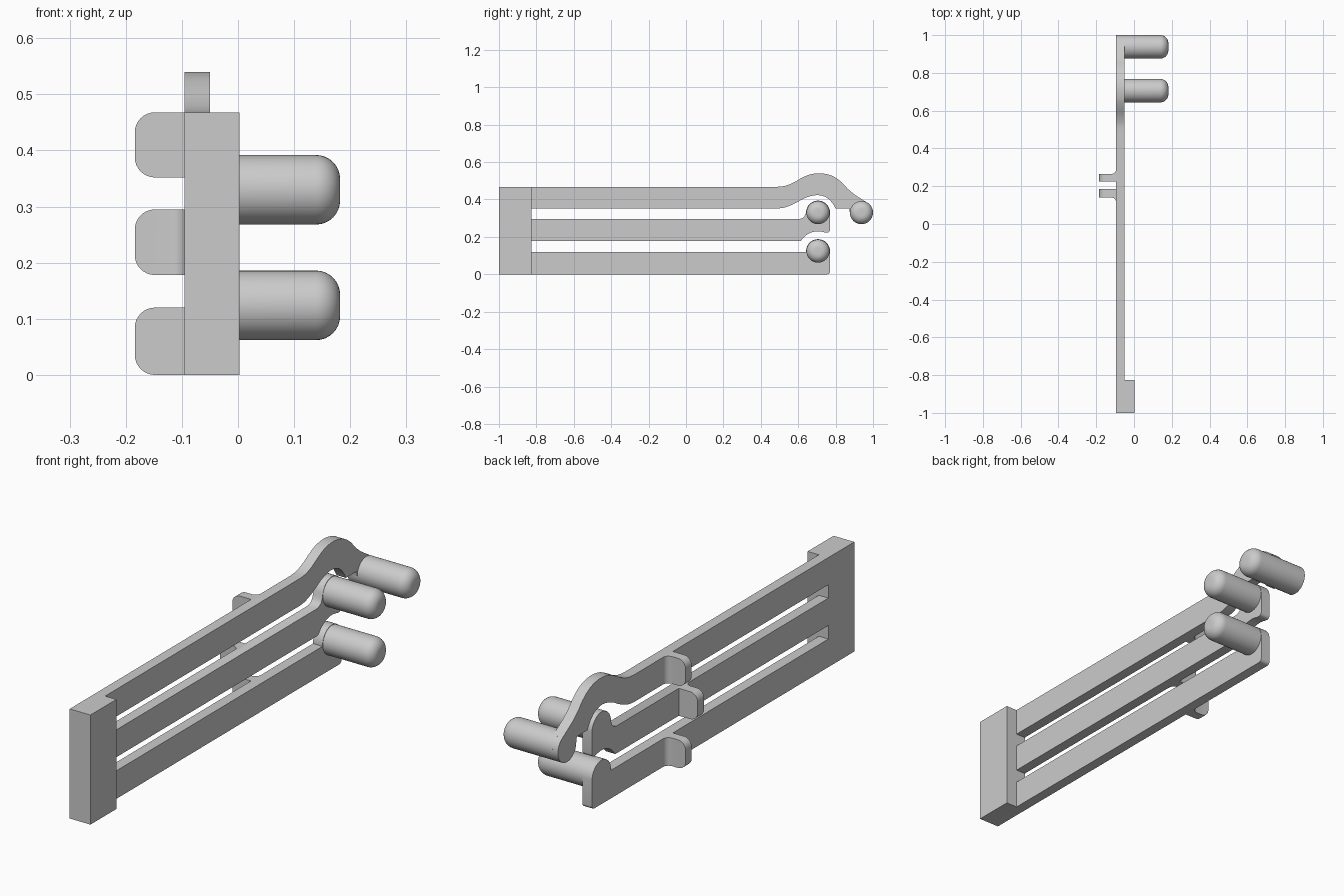
import bpy, bmesh, math
from mathutils import Vector

cube = bpy.data.objects.get("Cube")
if cube:
    bpy.data.objects.remove(cube, do_unlink=True)

grey = bpy.data.materials.new("plain_grey")
grey.use_nodes = True
grey.diffuse_color = (0.6, 0.6, 0.6, 1)
grey.node_tree.nodes["Principled BSDF"].inputs["Base Color"].default_value = (0.6, 0.6, 0.6, 1)

BACK, FACE = -0.095, -0.05      # thickness of the flat levers in x
START = -0.825                  # where the levers leave the block
PEG_R = 0.062


def finish(name, bm):
    bmesh.ops.recalc_face_normals(bm, faces=bm.faces)
    mesh = bpy.data.meshes.new(name)
    bm.to_mesh(mesh)
    bm.free()
    mesh.materials.append(grey)
    obj = bpy.data.objects.new(name, mesh)
    bpy.context.collection.objects.link(obj)
    bpy.ops.object.select_all(action="DESELECT")
    obj.select_set(True)
    bpy.context.view_layer.objects.active = obj
    bpy.ops.object.shade_smooth_by_angle(angle=math.radians(35))
    return obj


def prism(points, direction):
    bm = bmesh.new()
    face = bm.faces.new([bm.verts.new(p) for p in points])
    ext = bmesh.ops.extrude_face_region(bm, geom=[face])["geom"]
    verts = [v for v in ext if isinstance(v, bmesh.types.BMVert)]
    bmesh.ops.translate(bm, verts=verts, vec=direction)
    return bm


def side_plate(name, profile, x0=BACK, x1=FACE):
    return finish(name, prism([(x0, y, z) for y, z in profile], (x1 - x0, 0, 0)))


def arc(cy, cz, r, a0, a1, n=16):
    angles = [math.radians(a0 + (a1 - a0) * i / n) for i in range(n + 1)]
    return [(cy + r * math.cos(a), cz + r * math.sin(a)) for a in angles]


def curve(points, n=5):
    """Smooth curve through the given points."""
    pts = [Vector(p) for p in points]
    pts = [pts[0]] + pts + [pts[-1]]
    out = []
    for a, b, c, d in zip(pts, pts[1:], pts[2:], pts[3:]):
        for i in range(n):
            t = i / n
            out.append(tuple(0.5 * (2 * b + (c - a) * t + (2 * a - 5 * b + 4 * c - d) * t * t
                                    + (3 * b - a - 3 * c + d) * t ** 3)))
    return out + [tuple(points[-1])]


# End block
side_plate("end_block", [(-1, 0), (START, 0), (START, 0.468), (-1, 0.468)], BACK, 0.003)

# Lower lever: straight bar with a rounded tip around its peg
side_plate("lower_lever", [(START, 0)] + arc(0.755, 0.015, 0.015, -90, 0, 5)
           + arc(0.706, 0.124, 0.064, 0, 180) + [(0.642, 0.12), (START, 0.12)])

# Middle lever: underside is scooped to clear the lower peg
side_plate("middle_lever", [(START, 0.178), (0.612, 0.178)]
           + arc(0.706, 0.124, 0.106, 145, 72) + arc(0.755, 0.238, 0.015, -90, 0, 5)
           + arc(0.706, 0.33, 0.064, 0, 165)
           + curve([(0.64, 0.325), (0.63, 0.306), (0.608, 0.295)], 3) + [(START, 0.295)])

# Upper lever: arches over the middle peg and drops to its own peg
under = curve([(0.49, 0.352), (0.53, 0.358), (0.58, 0.378), (0.63, 0.405), (0.67, 0.419),
               (0.71, 0.423), (0.75, 0.411), (0.78, 0.384), (0.8, 0.352)])
over = curve([(0.9, 0.427), (0.865, 0.457), (0.83, 0.494), (0.79, 0.522), (0.75, 0.536),
              (0.706, 0.54), (0.66, 0.533), (0.62, 0.516), (0.57, 0.488), (0.53, 0.473), (0.49, 0.468)])
side_plate("upper_lever", [(START, 0.352)] + under + [(0.872, 0.352)]
           + arc(0.938, 0.33, PEG_R, 180, 410, 24) + over + [(START, 0.468)])


# Round-ended pegs
def peg(name, y, z, tip=0.182, soft=0.043):
    bm = bmesh.new()
    profile = [(FACE - 0.02, 0), (FACE - 0.02, PEG_R)]
    profile += arc(tip - soft, PEG_R - soft, soft, 90, 0, 8) + [(tip, 0)]
    verts = [bm.verts.new((x, y, z + r)) for x, r in profile]
    edges = [bm.edges.new(pair) for pair in zip(verts, verts[1:])]
    bmesh.ops.spin(bm, geom=verts + edges, cent=(0, y, z), axis=(1, 0, 0),
                   angle=math.tau, steps=40, use_duplicate=False)
    bmesh.ops.remove_doubles(bm, verts=bm.verts, dist=0.0001)
    finish(name, bm)


peg("lower_peg", 0.706, 0.124)
peg("middle_peg", 0.706, 0.33)
peg("upper_peg", 0.938, 0.33)


# Finger tabs: rounded outer corners and a fillet on one side of the root
def tab(name, y_plain, y_fillet, z0, z1, outer=-0.184, fillet=0.025):
    s = 1 if y_fillet > y_plain else -1
    root = BACK + 0.01
    sweep = [(BACK - fillet + fillet * math.sin(a), y_fillet + s * fillet * (1 - math.cos(a)))
             for a in [i * math.pi / 12 for i in range(7)]]
    outline = [(root, y_plain), (outer, y_plain), (outer, y_fillet)] + sweep
    outline.append((root, y_fillet + s * fillet))
    bm = prism([(x, y, z0) for x, y in outline], (0, 0, z1 - z0))
    corners = [e for e in bm.edges if all(abs(v.co.x - outer) < 1e-4 for v in e.verts)
               and abs(e.verts[0].co.z - e.verts[1].co.z) < 1e-4]
    bmesh.ops.bevel(bm, geom=corners, offset=0.036, segments=8, profile=0.5, affect="EDGES")
    finish(name, bm)


tab("lower_tab", 0.224, 0.265, 0, 0.12)
tab("middle_tab", 0.184, 0.14, 0.178, 0.295)
tab("upper_tab", 0.224, 0.265, 0.352, 0.468)
